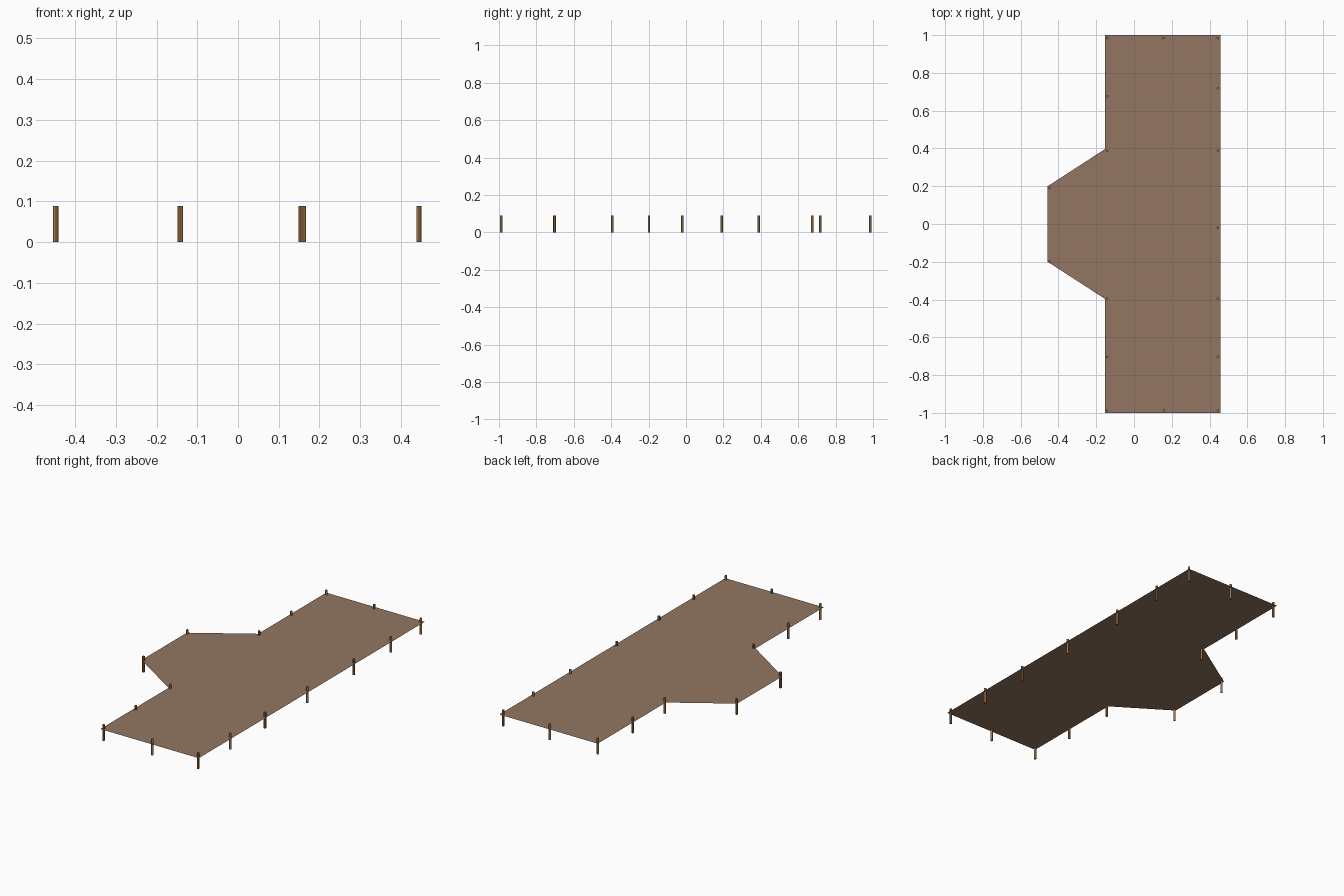
import bpy, bmesh

if "Cube" in bpy.data.objects:
    bpy.data.objects.remove(bpy.data.objects["Cube"])

def material(name, rgb):
    m = bpy.data.materials.new(name)
    m.diffuse_color = (*rgb, 1)
    m.use_nodes = True
    m.node_tree.nodes["Principled BSDF"].inputs["Base Color"].default_value = m.diffuse_color
    return m

canvas = material("dusty brown", (0.29, 0.18, 0.12))
wood = material("tan wood", (0.37, 0.18, 0.06))

# Flat sheet: long rectangle with a tapered bay on the left, mirrored in y
half = [(0.457, 1.0), (-0.153, 1.0), (-0.153, 0.397), (-0.457, 0.2)]
outline = half + [(x, -y) for x, y in reversed(half)]
bm = bmesh.new()
face = bm.faces.new([bm.verts.new((x, y, 0.066)) for x, y in outline])
face.normal_update()
if face.normal.z < 0:
    face.normal_flip()
mesh = bpy.data.meshes.new("sheet")
bm.to_mesh(mesh)
bm.free()
mesh.materials.append(canvas)
bpy.context.collection.objects.link(bpy.data.objects.new("sheet", mesh))

# Slim round stakes along each edge, poking up through the sheet
POST_H, POST_R = 0.089, 0.0065
rows = {
    0.444: [0.984, 0.718, 0.389, -0.02, -0.395, -0.702, -0.987],  # right edge
    -0.142: [0.984, 0.676, 0.389, -0.395, -0.704, -0.987],        # left edge
    -0.447: [0.191, -0.198],                                      # bay corners
    0.155: [0.984],                                               # back edge
    0.160: [-0.987],                                              # front edge
}
n = 0
for x, ys in rows.items():
    for y in ys:
        n += 1
        bpy.ops.mesh.primitive_cylinder_add(vertices=12, radius=POST_R, depth=POST_H,
                                            location=(x, y, POST_H / 2))
        post = bpy.context.object
        post.name = f"stake_{n}"
        post.data.materials.append(wood)
        bpy.ops.object.shade_smooth_by_angle()
